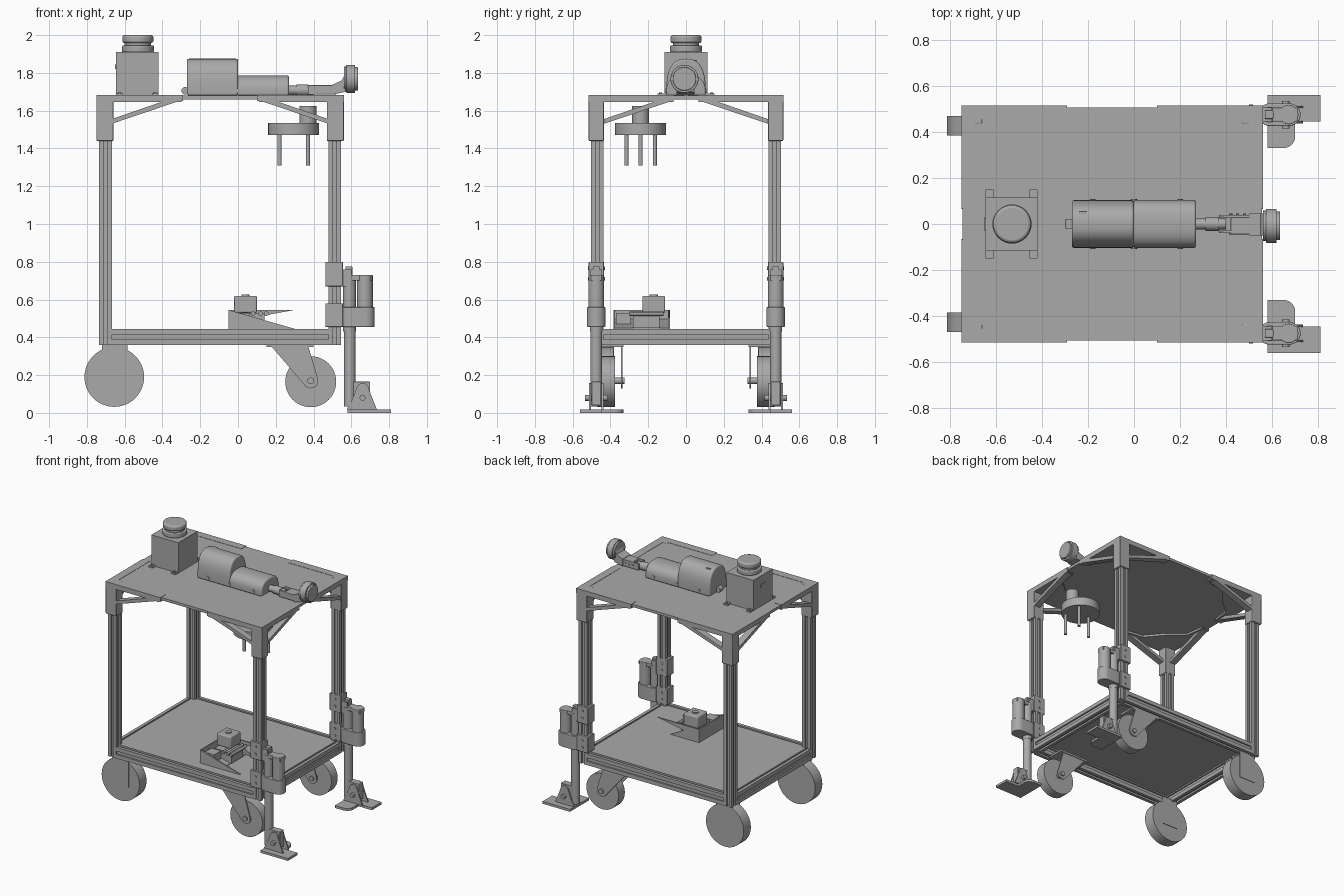
import bpy, bmesh
from math import sin, cos, pi, radians

old = bpy.data.objects.get("Cube")
if old:
    bpy.data.objects.remove(old)

GREY = (0.40, 0.40, 0.40, 1)
mat = bpy.data.materials.new("plain grey")
mat.use_nodes = True
mat.diffuse_color = GREY
mat.node_tree.nodes["Principled BSDF"].inputs["Base Color"].default_value = GREY
parts = []


def prism(name, pts, axis, a, b, bevel=0):
    """Extrude a 2D outline along an axis from a to b."""
    place = {"x": lambda u, v, t: (t, u, v),
             "y": lambda u, v, t: (u, t, v),
             "z": lambda u, v, t: (u, v, t)}[axis]
    bm = bmesh.new()
    lo = [bm.verts.new(place(u, v, a)) for u, v in pts]
    hi = [bm.verts.new(place(u, v, b)) for u, v in pts]
    bm.faces.new(lo)
    bm.faces.new(hi)
    n = len(pts)
    for i in range(n):
        j = (i + 1) % n
        bm.faces.new((lo[i], lo[j], hi[j], hi[i]))
    bmesh.ops.recalc_face_normals(bm, faces=bm.faces)
    me = bpy.data.meshes.new(name)
    bm.to_mesh(me)
    bm.free()
    me.materials.append(mat)
    ob = bpy.data.objects.new(name, me)
    bpy.context.collection.objects.link(ob)
    if bevel:
        mod = ob.modifiers.new("bevel", "BEVEL")
        mod.width, mod.segments, mod.angle_limit = bevel, 3, radians(50)
    parts.append(ob)
    return ob


def box(name, x, y, z, bevel=0):
    pts = [(x[0], y[0]), (x[1], y[0]), (x[1], y[1]), (x[0], y[1])]
    return prism(name, pts, "z", z[0], z[1], bevel)


def arc(u, v, r, a0=0, a1=360, n=32):
    full = abs(a1 - a0) == 360
    m = n if full else n - 1
    return [(u + r * cos(radians(a0 + (a1 - a0) * i / m)),
             v + r * sin(radians(a0 + (a1 - a0) * i / m))) for i in range(n)]


def cyl(name, u, v, r, axis, a, b, n=32, bevel=0):
    return prism(name, arc(u, v, r, n=n), axis, a, b, bevel)


def slotted(cu, cv, hu, hv):
    """Slotted aluminium bar section."""
    side = [(-1, -1), (-.3, -1), (-.3, -.68), (.3, -.68), (.3, -1)]
    pts = []
    for k in range(4):
        for u, v in side:
            for _ in range(k):
                u, v = -v, u
            pts.append((cu + u * hu, cv + v * hv))
    return pts


def span(p, q):
    return min(p, q), max(p, q)


# Top board and lower deck
box("top_board", (-.745, .555), (-.505, .505), (1.66, 1.68))
box("lower_deck", (-.70, .51), (-.46, .46), (.425, .445))

# Posts and corner brackets
for cx, dx in ((-.75, 1), (.56, -1)):
    px = cx + dx * .048
    for s in (-1, 1):
        prism("corner_post", slotted(px, s * .47, .034, .034), "z", .36, 1.46)
        outer = s * .515
        box("bracket_hub", span(cx, cx + dx * .09), span(outer, s * .435), (1.44, 1.682), .005)
        box("bracket_arm_x", span(cx, cx + dx * .46), span(outer, s * .455), (1.65, 1.682))
        box("bracket_arm_y", span(cx, cx + dx * .06), span(outer, s * .07), (1.65, 1.682))
        strut = [(.08, 1.53), (.08, 1.555), (.37, 1.655), (.45, 1.655)]
        prism("bracket_strut_x", [(cx + dx * u, v) for u, v in strut], "y", *span(outer, s * .465))
        prism("bracket_strut_y", [(s * (.515 - u), v) for u, v in strut], "x", *span(cx, cx + dx * .05))
        web = [(0, 0), (.45, 0), (.43, .06), (.30, .08), (.2, .2), (.08, .30), (.06, .43), (0, .45)]
        prism("bracket_web", [(cx + dx * u, s * (.515 - v)) for u, v in web], "z", 1.645, 1.662)

# Lower rails
for s in (-1, 1):
    prism("side_rail", slotted(s * .47, .402, .034, .042), "x", -.67, .485)
for px in (-.702, .512):
    prism("end_rail", slotted(px, .402, .034, .042), "y", -.44, .44)

for s in (-1, 1):
    # Rear wheels with side plates
    cyl("rear_wheel", -.655, .19, .158, "y", *span(s * .385, s * .47), n=48)
    for y in (.381, .470):
        box("rear_wheel_plate", (-.72, -.585), span(s * y, s * (y + .004)), (.15, .37))
    # Front casters with tapering forks
    cyl("caster_wheel", .385, .165, .135, "y", *span(s * .375, s * .45), n=48)
    fork = [(.37, .36), (.17, .36)] + arc(.385, .17, .04, 215, 370, 10)
    for y in (.335, .452):
        prism("caster_fork", fork, "y", *span(s * y, s * (y + .008)))
    cyl("caster_axle", .385, .17, .018, "y", *span(s * .325, s * .47), n=16)
    box("caster_plate", (.15, .40), span(s * .33, s * .46), (.35, .365))

    # Lifting legs
    yc = s * .475
    box("lift_clamp_top", (.462, .556), (yc - .04, yc + .04), (.67, .80), .004)
    box("lift_clamp_bottom", (.462, .556), (yc - .04, yc + .04), (.455, .58), .004)
    for z in (.49, .54, .71, .765):
        cyl("clamp_bolt", .508, z, .009, "y", yc - .045, yc + .045, n=12)
    for z in (.67, .455):
        box("lift_bridge", (.545, .60), (yc - .03, yc + .03), (z, z + .09))
    cyl("lift_tube", .59, yc, .034, "z", .43, .72)
    box("lift_top_lug", (.568, .606), (yc - .018, yc + .018), (.71, .775), .004)
    cyl("lift_lug_pin", .587, .752, .008, "y", yc - .024, yc + .024, n=12)
    cyl("lift_motor", .672, yc, .042, "z", .50, .73, bevel=.004)
    capsule = arc(.675, yc, .049, -90, 90, 16) + arc(.59, yc, .049, 90, 270, 16)
    prism("lift_gearbox", capsule, "z", .455, .56, .004)
    box("motor_cap", (.60, .71), (yc - .03, yc + .03), (.70, .73), .004)
    cyl("lift_rod", .592, yc, .031, "z", .035, .44)

    # Feet with clevis
    lobe = [(.58, s * .56), (.81, s * .56), (.81, s * .445), (.70, s * .445)]
    lobe += [(u, s * v) for u, v in arc(.65, .38, .05, 0, -90, 8)] + [(.58, s * .33)]
    prism("foot_plate", lobe, "z", 0, .018)
    clevis = [(.575, .018), (.735, .018), (.695, .12)] + arc(.66, .125, .033, 10, 170, 9) + [(.60, .06)]
    for off in (-.038, .028):
        prism("foot_clevis", clevis, "y", yc + off, yc + off + .01)
    box("foot_block", (.60, .70), (yc - .025, yc + .025), (.04, .165), .004)
    cyl("foot_pin", .66, .08, .016, "y", yc - .06, yc + .06, n=16)

# Scanner on its box
box("scanner_box", (-.645, -.42), (-.115, .115), (1.68, 1.91))
for x in (-.645, -.455):
    for s in (-1, 1):
        box("scanner_box_tab", (x, x + .035), span(s * .11, s * .15), (1.68, 1.69))
        cyl("tab_screw", x + .0175, s * .135, .009, "z", 1.69, 1.695, n=12)
box("scanner_box_slot", (-.65, -.644), (-.03, .03), (1.82, 1.845))
cyl("scanner_base", -.53, 0, .085, "z", 1.91, 1.945, 48, .006)
cyl("scanner_neck", -.53, 0, .07, "z", 1.94, 1.962, 48)
cyl("scanner_head", -.53, 0, .082, "z", 1.958, 2.0, 48, .012)

# Arm housing with a tall and a low half
for name, x0, x1, top in (("housing_tall", -.27, 0, 1.875), ("housing_low", -.005, .27, 1.787)):
    shape = [(-.104, 1.68), (.104, 1.68)]
    for i in range(25):
        a = pi * i / 24
        c = cos(a)
        u = abs(c) ** .8 * (1 if c > 0 else -1)
        shape.append((.104 * u, 1.70 + (top - 1.70) * sin(a) ** .75 if 0 < i < 24 else 1.70))
    prism(name, shape, "x", x0, x1, .01)
for x in (-.18, 0, .2):
    for s in (-1, 1):
        cyl("housing_boss", x, 1.705, .012, "y", *span(s * .09, s * .109), n=16)
cyl("housing_loop", -.28, 1.705, .02, "y", -.02, .02, n=20)
box("housing_switch", (-.24, -.205), (.035, .055), (1.80, 1.868))

# Arm and gripper ring
cyl("arm_shaft", 0, 1.708, .024, "x", .26, .40)
cyl("arm_collar", 0, 1.708, .03, "x", .31, .37)
for s in (-1, 1):
    box("arm_link", (.37, .52), span(s * .028, s * .04), (1.685, 1.735), .003)
    for x in (.42, .45, .48):
        cyl("arm_screw", x, 1.71, .007, "y", *span(s * .03, s * .045), n=10)
box("arm_servo", (.42, .52), (-.045, .03), (1.687, 1.735), .004)
prism("arm_wrist", [(.50, 1.685), (.57, 1.70), (.57, 1.80), (.55, 1.76), (.50, 1.738)], "y", -.05, .045)
cyl("gripper_ring_back", -.008, 1.768, .066, "x", .56, .575, 40)
cyl("gripper_ring", -.008, 1.768, .074, "x", .573, .62, 40, .004)
cyl("gripper_lens", -.008, 1.768, .062, "x", .615, .635, 40, .004)

# Hanging pronged disc
cyl("hanging_disc", .295, -.24, .135, "z", 1.47, 1.535, 48)
cyl("hanging_neck", .37, -.24, .045, "z", 1.53, 1.625)
for x, y in ((.22, -.24), (.37, -.315), (.37, -.165)):
    cyl("hanging_prong", x, y, .011, "z", 1.31, 1.48, 16)

# Sensor mount on the deck
prism("mount_ramp", [(-.05, .44), (-.05, .545), (.30, .445)], "y", -.385, -.375)
prism("mount_slope", [(-.05, .44), (-.05, .50), (.13, .45), (.13, .44)], "y", -.378, -.09)
box("mount_back", (-.05, -.04), (-.385, -.085), (.44, .545))
prism("mount_fin", [(-.05, .44), (-.05, .545), (.30, .545), (.08, .505), (.20, .44)], "y", -.095, -.085)
box("mount_block_small", (-.02, .06), (-.37, -.29), (.45, .53))
box("mount_block_large", (0, .14), (-.28, -.14), (.45, .53))
box("mount_motor", (-.02, .10), (-.23, -.11), (.53, .62), .008)
cyl("motor_boss", .04, -.17, .022, "z", .615, .626, 20)
for x in (.08, .12, .15):
    cyl("mount_pin", x, .525, .012, "y", -.30, -.12, 12)

# Smooth shading with sharp edges kept
bpy.ops.object.select_all(action="DESELECT")
for ob in parts:
    ob.select_set(True)
bpy.context.view_layer.objects.active = parts[0]
bpy.ops.object.shade_smooth_by_angle(angle=radians(30))
